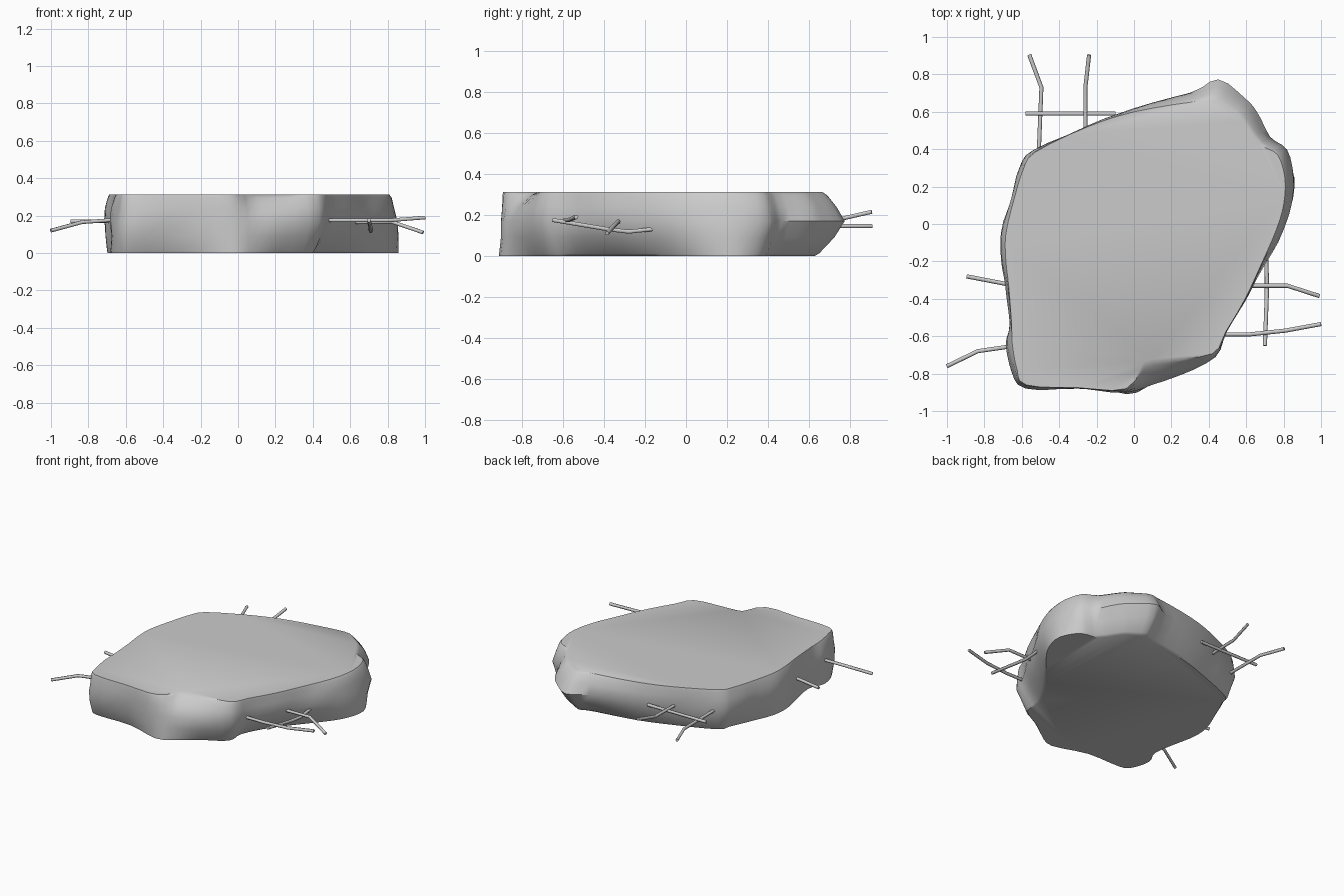
import bpy, bmesh
from mathutils import Vector, noise

if "Cube" in bpy.data.objects:
    bpy.data.objects.remove(bpy.data.objects["Cube"])

# Slab outline, counter-clockwise: x, y, inset of top edge, inset of bottom edge
OUTLINE = [
    (-0.58, -0.88, .02, .05), (-0.3, -0.885, .01, .05), (-0.04, -0.91, .03, .0),
    (0.1, -0.87, .14, .02), (0.25, -0.81, .10, .06), (0.44, -0.715, .03, .08),
    (0.5, -0.58, .01, .12), (0.6, -0.41, .01, .13), (0.7, -0.22, .02, .09),
    (0.8, -0.04, .04, .05), (0.85, 0.1, .05, .02), (0.857, 0.25, .05, .0),
    (0.82, 0.4, .06, .05), (0.73, 0.47, .07, .10), (0.66, 0.6, .09, .12),
    (0.6, 0.67, .10, .13), (0.45, 0.775, .12, .15), (0.3, 0.71, .06, .12),
    (0.0, 0.62, .02, .08), (-0.25, 0.53, .01, .07), (-0.54, 0.4, .02, .06),
    (-0.61, 0.3, .02, .07), (-0.66, 0.14, .02, .05), (-0.715, -0.05, .03, .03),
    (-0.715, -0.2, .03, .02), (-0.69, -0.33, .02, .02), (-0.665, -0.53, .01, .03),
    (-0.69, -0.65, .04, .01), (-0.66, -0.8, .04, .02)]
# Height, share of top inset, share of bottom inset
RINGS = [(0.0, 0, 1), (0.012, 0, .85), (0.09, 0, .35), (0.17, 0, 0),
         (0.24, .3, 0), (0.295, .75, 0), (0.312, 1, 0)]


def spline(pts, steps):
    """Closed Catmull-Rom through tuples of numbers."""
    n, out = len(pts), []
    for i in range(n):
        p0, p1, p2, p3 = (Vector(pts[(i + k) % n]) for k in (-1, 0, 1, 2))
        for s in range(steps):
            t = s / steps
            out.append(0.5 * (2 * p1 + (p2 - p0) * t
                              + (2 * p0 - 5 * p1 + 4 * p2 - p3) * t * t
                              + (3 * p1 - p0 - 3 * p2 + p3) * t ** 3))
    return out


# Broken slab, lofted between the rings
path = spline(OUTLINE, 3)
n = len(path)
bm = bmesh.new()
rings = []
for z, top, bottom in RINGS:
    ring = []
    for i, p in enumerate(path):
        tangent = (path[(i + 3) % n] - path[i - 3]).xy.normalized()
        inward = Vector((-tangent.y, tangent.x))
        inset = top * p[2] + bottom * p[3]
        if 0.02 < z < 0.28:
            inset += 0.012 * (1 + noise.noise(Vector((p.x * 5, p.y * 5, z * 7)))) - 0.008
        q = p.xy + inward * inset
        ring.append(bm.verts.new((q.x, q.y, z)))
    rings.append(ring)
for a, b in zip(rings, rings[1:]):
    for i in range(n):
        j = (i + 1) % n
        bm.faces.new((a[i], a[j], b[j], b[i]))
bm.faces.new(rings[-1])
bm.faces.new(rings[0][::-1])
bmesh.ops.recalc_face_normals(bm, faces=bm.faces)
mesh = bpy.data.meshes.new("broken_slab")
bm.to_mesh(mesh)
bm.free()
slab = bpy.data.objects.new("broken_slab", mesh)
bpy.context.collection.objects.link(slab)
bpy.context.view_layer.objects.active = slab
slab.select_set(True)
bpy.ops.object.shade_smooth_by_angle(angle=0.75)


# Bent reinforcing bars sticking out of the edges
def bar(name, pts, radius=0.011):
    curve = bpy.data.curves.new(name, 'CURVE')
    curve.dimensions = '3D'
    curve.bevel_depth = radius
    curve.bevel_resolution = 1
    curve.use_fill_caps = True
    line = curve.splines.new('POLY')
    line.points.add(len(pts) - 1)
    for point, co in zip(line.points, pts):
        point.co = (*co, 1)
    bpy.context.collection.objects.link(bpy.data.objects.new(name, curve))


bar("back_bar_left", [(-.56, .905, .145), (-.495, .73, .145), (-.51, .36, .16)])
bar("back_bar_right", [(-.24, .905, .215), (-.26, .73, .175), (-.26, .48, .17)])
bar("back_cross_bar", [(-.58, .59, .165), (-.1, .59, .165)])
bar("left_bar_back", [(-.895, -.28, .17), (-.66, -.325, .17)])
bar("left_bar_front", [(-1, -.76, .12), (-.835, -.68, .165), (-.63, -.65, .18)])
bar("right_bar_back", [(.6, -.33, .165), (.82, -.33, .168), (.99, -.385, .11)])
bar("right_bar_front", [(.47, -.59, .175), (.62, -.59, .175), (.81, -.57, .175), (1, -.535, .19)])
bar("right_cross_bar", [(.7, -.65, .175), (.71, -.38, .13), (.71, -.28, .118), (.705, -.12, .135)])
